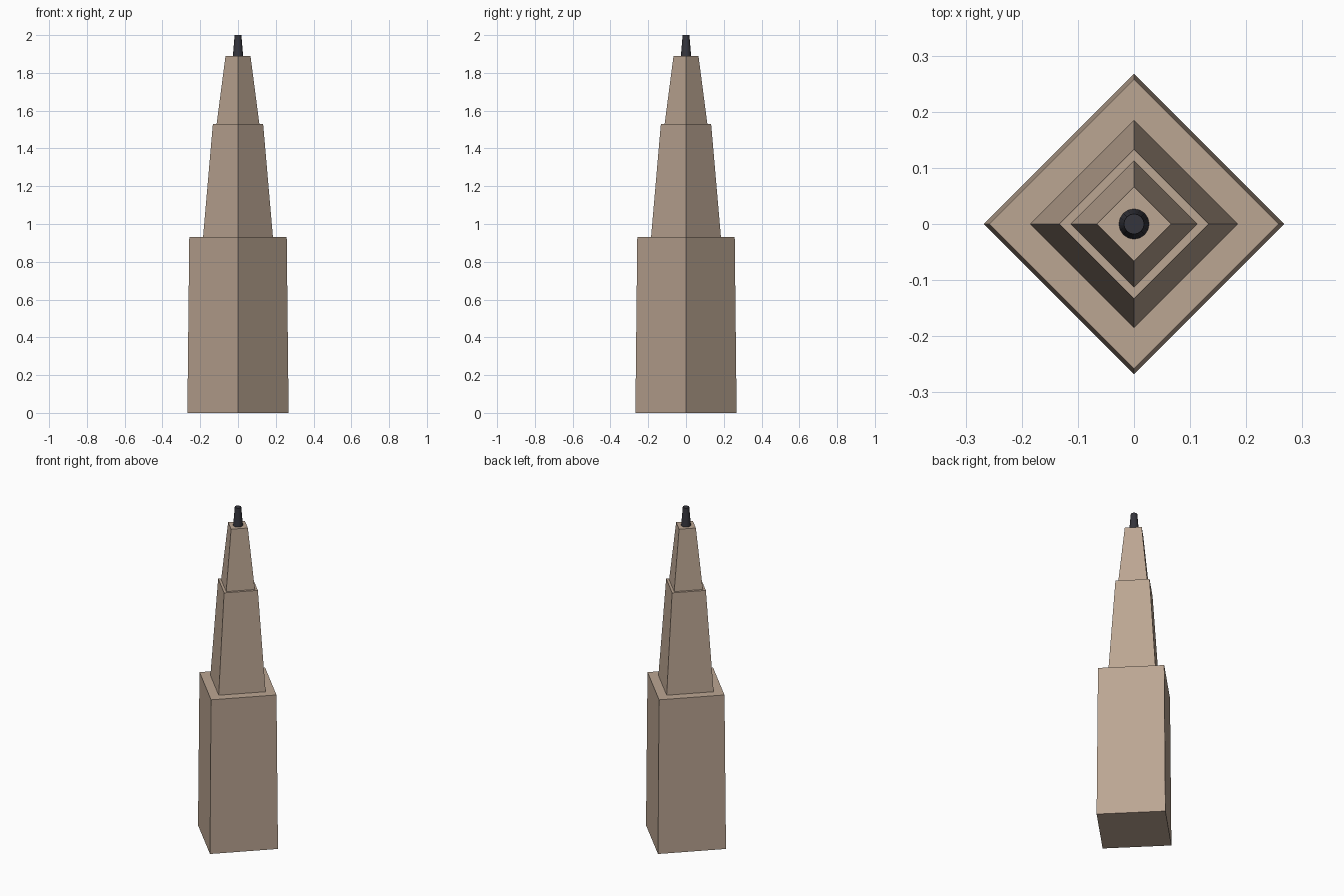
import bpy
import math

cube = bpy.data.objects.get("Cube")
if cube:
    bpy.data.objects.remove(cube, do_unlink=True)


def make_material(name, color):
    mat = bpy.data.materials.new(name)
    mat.use_nodes = True
    mat.diffuse_color = color
    bsdf = mat.node_tree.nodes["Principled BSDF"]
    bsdf.inputs["Base Color"].default_value = color
    bsdf.inputs["Roughness"].default_value = 0.8
    return mat


stone = make_material("tan stone", (0.50, 0.38, 0.29, 1))
metal = make_material("dark metal", (0.035, 0.035, 0.045, 1))


def taper(name, sides, r_low, r_high, z_low, z_high, mat):
    """Closed tapering prism with corners on the x and y axes."""
    bpy.ops.mesh.primitive_cone_add(
        vertices=sides, radius1=r_low, radius2=r_high,
        depth=z_high - z_low, location=(0, 0, (z_low + z_high) / 2))
    obj = bpy.context.object
    obj.name = name
    obj.data.materials.append(mat)
    return obj


# Stepped square tower, turned to stand on the diagonal
taper("lower_block", 4, 0.268, 0.258, 0, 0.93, stone)
taper("middle_block", 4, 0.185, 0.133, 0.93, 1.53, stone)
taper("upper_block", 4, 0.113, 0.066, 1.53, 1.89, stone)

# Round mast on the roof
mast = taper("mast", 16, 0.027, 0.018, 1.89, 2.0, metal)
bpy.ops.object.shade_smooth_by_angle(angle=math.radians(35))
